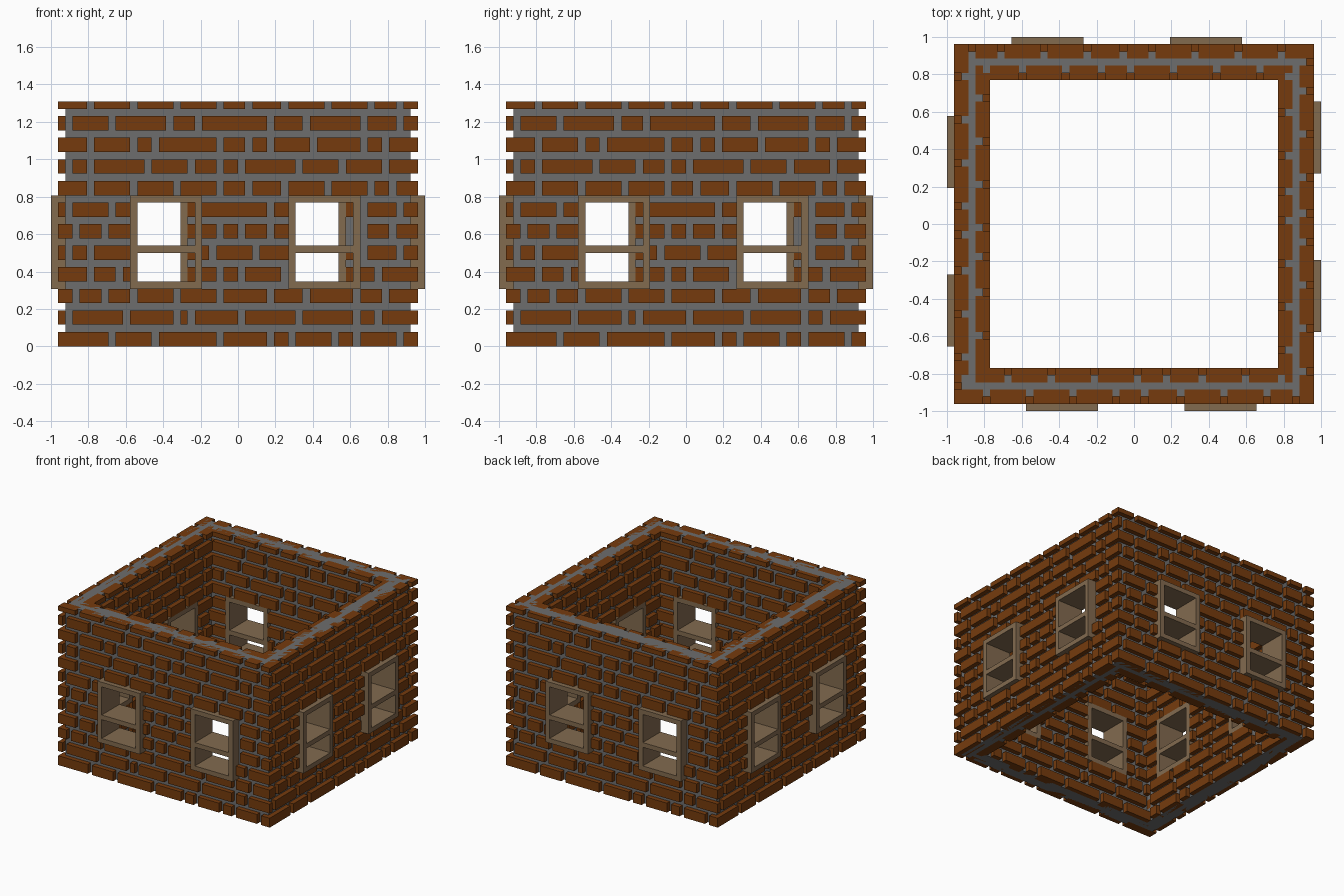
import bpy, bmesh, math
from mathutils import Matrix

if "Cube" in bpy.data.objects:
    bpy.data.objects.remove(bpy.data.objects["Cube"], do_unlink=True)

U = 2 / 52              # building unit: one mortar joint
SIZE, TOP = 50, 34      # wall length and height in units
WINDOWS = [(10, 20), (32, 42)]
SILL, HEAD = 8, 21

# Joint positions along each course, from the ground up
JOINTS = [
    (7, 13, 22, 29, 32, 38, 41, 47),
    (1, 9, 16, 18, 25, 33, 41, 44),
    (2, 6, 10, 16, 22, 29, 34, 41, 45),
    (4, 8, 22, 25, 31, 44),
    (1, 4, 10, 21, 27, 42, 47),
    (2, 6, 22, 25, 29, 42, 46),
    (1, 7, 15, 29, 42, 47),
    (4, 10, 16, 22, 26, 31, 37, 43, 46),
    (1, 4, 12, 18, 22, 25, 33, 39, 45),
    (4, 10, 13, 22, 26, 29, 35, 42, 45),
    (1, 7, 15, 19, 29, 34, 42, 47),
    (4, 10, 16, 22, 26, 31, 37, 43, 47),
]


def material(name, rgb):
    m = bpy.data.materials.new(name)
    m.use_nodes = True
    m.diffuse_color = (*rgb, 1)
    bsdf = m.node_tree.nodes["Principled BSDF"]
    bsdf.inputs["Base Color"].default_value = (*rgb, 1)
    bsdf.inputs["Roughness"].default_value = 0.9
    return m


BRICK = material("brick brown", (0.18, 0.044, 0.004))
MORTAR = material("mortar grey", (0.155, 0.155, 0.155))
WOOD = material("window wood", (0.225, 0.145, 0.078))


def box(bm, x0, x1, d0, d1, z0, z1):
    """Box on the front wall: x along it, d depth from its outer face."""
    size = Matrix.Diagonal(((x1 - x0) * U, (d1 - d0) * U, (z1 - z0) * U, 1))
    mid = ((x0 + x1 - SIZE) / 2 * U, (d0 + d1 - SIZE) / 2 * U, (z0 + z1) / 2 * U)
    bmesh.ops.create_cube(bm, size=1, matrix=Matrix.Translation(mid) @ size)


def spans(start, end, holes):
    """Stretches of start..end left after taking out the holes."""
    out, pos = [], start
    for a, b in sorted(holes):
        if a > pos and pos < end:
            out.append((pos, min(a, end)))
        pos = max(pos, b)
    if pos < end:
        out.append((pos, end))
    return out


def finish(bm, name, mat, turn):
    me = bpy.data.meshes.new(name)
    bm.to_mesh(me)
    bm.free()
    me.materials.append(mat)
    ob = bpy.data.objects.new(name, me)
    ob.rotation_euler.z = turn
    bpy.context.collection.objects.link(ob)


def brick_layer(bm, start, end, d0, shift):
    for row, joints in enumerate(JOINTS):
        z0 = row * 3
        z1 = min(z0 + 2, TOP)
        holes = [(j + shift, j + shift + 1) for j in joints]
        if SILL <= z0 < HEAD:
            holes += WINDOWS
        for a, b in spans(start, end, holes):
            box(bm, a, b, d0, d0 + 2, z0, z1)


# Four equal walls, each turned a quarter and overlapping like a pinwheel
for i, side in enumerate(("front", "right", "back", "left")):
    turn = i * math.pi / 2

    bm = bmesh.new()
    brick_layer(bm, 0, SIZE - 2, 0, 0)
    finish(bm, side + "_outer_bricks", BRICK, turn)

    bm = bmesh.new()
    brick_layer(bm, 3, SIZE - 5, 3, 3)
    finish(bm, side + "_inner_bricks", BRICK, turn)

    # Mortar core with window openings
    bm = bmesh.new()
    box(bm, 1, SIZE - 4, 1, 4, 0, SILL)
    box(bm, 1, SIZE - 4, 1, 4, HEAD, TOP)
    for a, b in spans(1, SIZE - 4, WINDOWS):
        box(bm, a, b, 1, 4, SILL, HEAD)
    finish(bm, side + "_mortar", MORTAR, turn)

    # Window frames: jambs, sill, head and a deep crossbar
    for n, (a, b) in enumerate(WINDOWS, 1):
        bm = bmesh.new()
        for x in (a, b - 1):
            box(bm, x, x + 1, -1, 5, SILL, HEAD)
        for z in (SILL, SILL + 5, HEAD - 1):
            box(bm, a + 1, b - 1, -1, 5, z, z + 1)
        finish(bm, f"{side}_window_frame_{n}", WOOD, turn)
